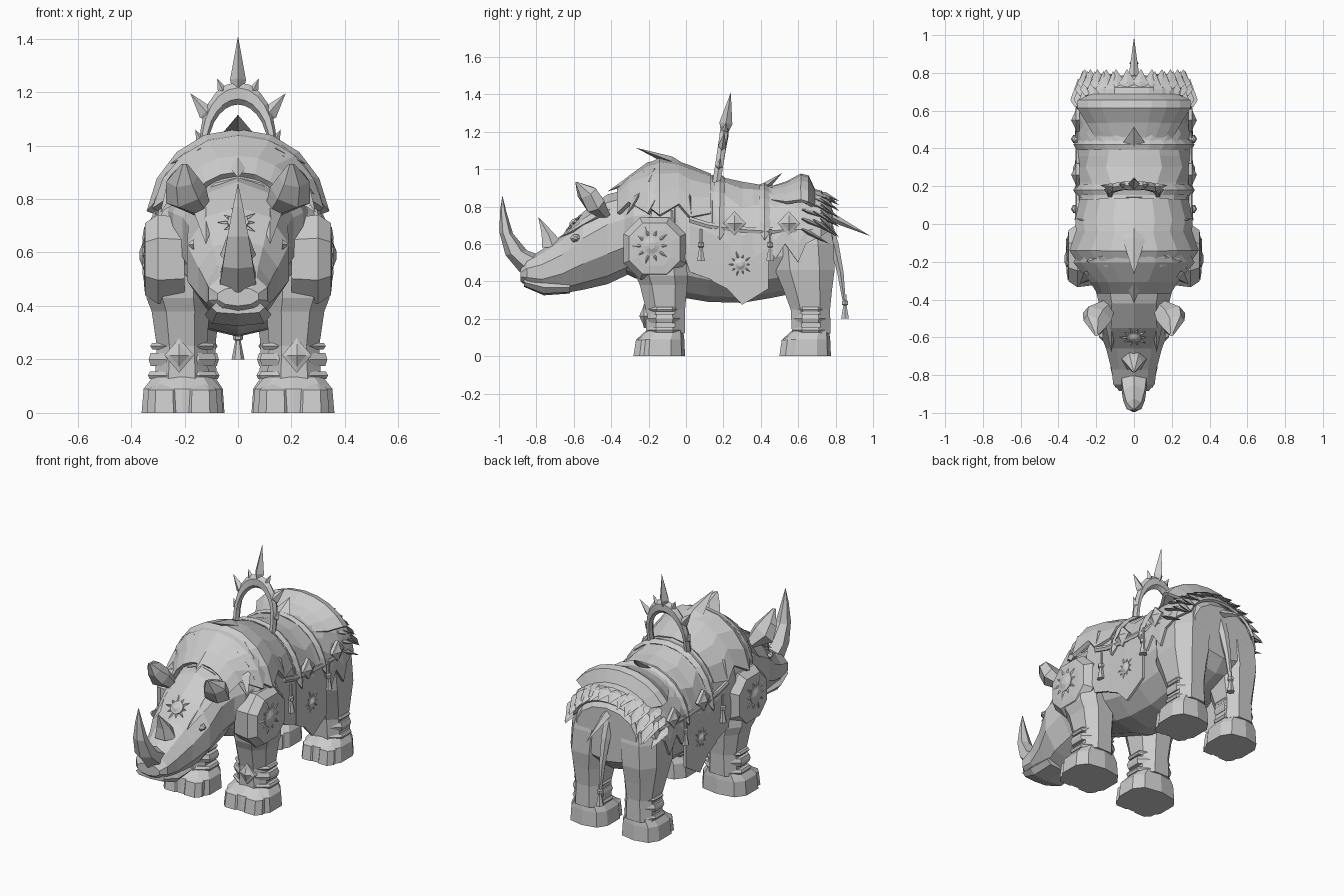
import bpy, bmesh
from math import sin, cos, pi, acos, copysign
from mathutils import Vector as V

cube = bpy.data.objects.get("Cube")
if cube:
    bpy.data.objects.remove(cube)

GREY = (0.6, 0.6, 0.6, 1)
stone = bpy.data.materials.new("stone_grey")
stone.use_nodes = True
stone.diffuse_color = GREY
stone.node_tree.nodes["Principled BSDF"].inputs["Base Color"].default_value = GREY
X, Y, Z = V((1, 0, 0)), V((0, 1, 0)), V((0, 0, 1))


def power(t, e):
    return copysign(abs(t) ** e, t)


def tube(stations, n=8, e=1.0, phase=0.0):
    """Loft of (centre, half axis, half axis) sections, capped at both ends."""
    verts, faces = [], []
    for c, u, v in stations:
        for k in range(n):
            a = 2 * pi * k / n + phase
            verts.append(V(c) + u * power(cos(a), e) + v * power(sin(a), e))
    last = len(stations) - 1
    for s in range(last):
        for k in range(n):
            j = (k + 1) % n
            faces.append((s * n + k, s * n + j, s * n + n + j, s * n + n + k))
    faces += [tuple(range(n)), tuple(range(last * n, last * n + n))]
    return verts, faces


def spike(base, tip, w, t=None, side=None, belly=0.25):
    """Four-sided pointed blade."""
    base, tip = V(base), V(tip)
    d = (tip - base).normalized()
    u = d.cross(side or (X if abs(d.x) < 0.8 else Y)).normalized()
    v = d.cross(u)
    return tube([(base, u * w * .5, v * (t or w) * .5), (base.lerp(tip, belly), u * w, v * (t or w)),
                 (tip, u * 0, v * 0)], 4)


def build(name, pieces, mirror=False, thick=0):
    bm = bmesh.new()
    for verts, faces in pieces:
        vs = [bm.verts.new(p) for p in verts]
        for f in faces:
            bm.faces.new([vs[i] for i in f])
    bmesh.ops.remove_doubles(bm, verts=bm.verts, dist=1e-5)
    bmesh.ops.recalc_face_normals(bm, faces=bm.faces)
    me = bpy.data.meshes.new(name)
    bm.to_mesh(me)
    bm.free()
    me.materials.append(stone)
    ob = bpy.data.objects.new(name, me)
    bpy.context.collection.objects.link(ob)
    if thick:
        s = ob.modifiers.new("Thickness", 'SOLIDIFY')
        s.thickness, s.offset = thick, 0
    if mirror:
        ob.modifiers.new("Mirror", 'MIRROR').use_mirror_merge = False


# Torso: y, bottom, top, half width
BODY = [(-.36, .46, .88, .19), (-.28, .42, .95, .25), (-.15, .37, 1.0, .285), (0, .31, .99, .285),
        (.12, .29, .945, .28), (.3, .285, .905, .28), (.45, .31, .88, .28), (.6, .34, .88, .275),
        (.72, .38, .85, .26), (.785, .45, .78, .21)]


def lengthwise(rows, n, e):
    return tube([((0, y, (b + t) / 2), X * w, Z * (t - b) / 2) for y, b, t, w in rows], n, e, pi / 2)


def body_at(y):
    y = min(max(y, BODY[0][0]), BODY[-1][0])
    for p, q in zip(BODY, BODY[1:]):
        if y <= q[0]:
            f = (y - p[0]) / (q[0] - p[0])
            b, t, w = [p[i] + (q[i] - p[i]) * f for i in (1, 2, 3)]
            return (b + t) / 2, (t - b) / 2, w


def surf(y, a, off):
    """Point above the torso at angle a from the top; hangs straight below the widest line."""
    mid, h, w = body_at(y)
    s = 1 if abs(a) > pi / 2 else sin(abs(a)) ** .95
    return V((copysign(s, a) * (w + off), y, mid + (h + off) * power(cos(a), .95)))


def panel(name, rows, cols=12, thick=.015):
    """Cloth draped over the torso; rows of y, hem height, lift."""
    verts, faces = [], []
    for y, hem, off in rows:
        mid, h, w = body_at(y)
        f = max(-1, min(1, (hem - mid) / (h + off)))
        a1 = acos(power(f, 1 / .95))
        verts += [surf(y, a1 * (2 * k / cols - 1), off) for k in range(cols + 1)]
    m = cols + 1
    for r in range(len(rows) - 1):
        faces += [(r * m + k, r * m + k + 1, r * m + m + k + 1, r * m + m + k) for k in range(cols)]
    build(name, [(verts, faces)], thick=thick)


build("torso", [lengthwise(BODY, 14, .95)])

# Head, brow, ears and horns
HEAD = [(-.28, .45, .9, .23), (-.42, .385, .865, .195), (-.55, .355, .77, .2), (-.66, .335, .65, .155),
        (-.77, .33, .57, .125), (-.85, .37, .52, .115), (-.885, .4, .47, .08)]
build("head", [lengthwise(HEAD, 10, .95)])
build("brow", [spike((.12, -.4, .79), (.12, -.68, .63), .03, .045),
               tube([((.165, -.59, .63), Y * .03, Z * .022), ((.185, -.59, .63), Y * .01, Z * .008)], 6)], True)
build("lower_lip", [lengthwise([(-.62, .335, .4, .12), (-.76, .325, .41, .125), (-.865, .37, .42, .1)], 8, .7)])
build("ear", [tube([((.13, -.43, .74), X * .035, Y * .035), ((.195, -.49, .815), V((.075, .02, -.03)), V((.01, .05, .035))),
                    ((.21, -.53, .875), V((.058, .02, -.01)), V((.01, .045, .03))),
                    ((.2, -.585, .93), X * .012, Y * .008)], 6)], True)
HORN = [(-.89, .45, -.75, .53, .08), (-.965, .54, -.85, .565, .066), (-.997, .66, -.925, .655, .046),
        (-.995, .77, -.96, .77, .022), (-.982, .86, -.982, .86, 0)]
build("nose_horn", [tube([((0, (a + c) / 2, (b + d) / 2), V((0, (a - c) / 2, (b - d) / 2)), X * w)
                          for a, b, c, d, w in HORN], 6)])
build("brow_horn", [tube([((0, -.71, .58), X * .07, Y * .07), ((0, -.735, .65), X * .045, Y * .042),
                          ((0, -.79, .745), X * 0, Y * 0)], 6)])


# Legs: z, x, y, half width, half depth
def limb(rows, n=8, e=.8):
    return tube([((x, y, z), X * a, Y * b) for z, x, y, a, b in rows], n, e, pi / n)


def foot(name, x, y, w):
    """Hoof with split toes, and anklets."""
    hoof = [limb([(0, x, y - .025, w, .135), (.09, x, y - .022, w * .95, .128), (.135, x, y, w * .72, .1)], 10, .7)]
    for i in (-1, 1):
        tx, ty = x + i * w * .43, y - .095
        hoof.append(limb([(0, tx, ty, w * .43, .075), (.085, tx, ty + .008, w * .4, .07),
                          (.125, tx * .7 + x * .3, ty + .045, w * .3, .04)], 8, .7))
    build(name + "_hoof", hoof, True)
    bands = [limb([(z - h, x, y, w * s, .1 * s + .01), (z, x, y, w * s + .008, .1 * s + .018),
                   (z + h, x, y, w * s, .1 * s + .01)]) for z, h, s in ((.14, .014, .82), (.2, .024, .8), (.25, .012, .76))]
    build(name + "_anklet", bands, True)


foot("front", .208, -.115, .158)
foot("rear", .178, .665, .132)
build("front_leg", [limb([(.78, .18, -.13, .1, .11), (.6, .22, -.15, .12, .15), (.43, .225, -.13, .125, .148),
                          (.38, .215, -.12, .115, .135), (.25, .21, -.11, .1, .112), (.12, .21, -.11, .108, .11)])], True)
build("rear_leg", [limb([(.74, .15, .62, .11, .15), (.6, .165, .625, .135, .175), (.46, .175, .635, .13, .17),
                         (.36, .177, .65, .112, .14), (.25, .175, .665, .096, .112), (.12, .175, .67, .102, .11)])], True)

# Shoulder pads
build("shoulder_pad", [tube([((x, -.168, .575), Y * r, Z * r) for x, r in ((.2, .165), (.3, .178), (.347, .145), (.352, .1))],
                            8, .85, pi / 8)], True)

# Draped cloth and armour
panel("saddle_cloth", [(.14, .4, .02), (.22, .36, .02), (.3, .275, .02), (.36, .31, .02), (.44, .36, .02)])
panel("front_cloth", [(-.06, .68, .015), (.02, .45, .015), (.16, .4, .015)])
panel("neck_plate", [(-.36, .76, .012), (-.3, .82, .02), (-.2, .76, .045), (-.16, .84, .035)], 8, .025)
panel("shoulder_plate", [(-.23, .82, .03), (-.14, .75, .05), (-.04, .81, .035), (.02, .74, .025), (.13, .76, .02)], 8, .025)
panel("rump_cloth", [(.42, .6, .022), (.48, .52, .025), (.53, .6, .025), (.6, .5, .028), (.64, .6, .028),
                     (.72, .64, .028), (.775, .68, .02)])
panel("saddle_rim", [(.46, .83, .02), (.54, .82, .045), (.615, .83, .09), (.65, .82, .09), (.68, .8, .03)], 8, .02)
for name, y in (("front_strap", .18), ("rear_strap", .42)):
    panel(name, [(y - .025, .66, .022), (y, .62, .034), (y + .025, .66, .022)])
build("hem_trim", [tube([(surf(y, 1.35, .025), X * .012, Z * .018) for y in (.02, .12, .26, .42, .55, .68)], 6)], True)

# Crest blades on the neck, shoulders and saddle
build("neck_crest", [spike((0, -.02, 1.02), (0, -.27, 1.115), .025, .06),
                     spike((0, -.2, .99), (0, -.42, .88), .03, .07)])
build("shoulder_blades", [spike((.12, -.16, 1.0), (.255, -.2, .93), .022, .06),
                          spike((.22, -.1, .88), (.335, -.13, .76), .02, .05),
                          spike((.2, -.25, .87), (.29, -.32, .75), .02, .05),
                          spike((.22, .02, .86), (.31, .03, .74), .02, .05)], True)
build("saddle_prong", [spike((0, .38, .87), (0, .515, .98), .025, .07)])


# Arch with radiating blades
def arch_point(x, z):
    return V((x, .15 + (z - .85) * .16, z))


arch = [(arch_point(.125, .84), X * .02, Y * .025)]
for i in range(13):
    t = pi * i / 12
    radial = V((cos(t), 0, sin(t)))
    arch.append((arch_point(.127 * cos(t), 1.0 + .195 * sin(t)), radial * (.017 + .025 * sin(t) ** 2), Y * .025))
arch.append((arch_point(-.125, .84), X * -.02, Y * .025))
build("arch", [tube(arch, 6)])
build("arch_top_blade", [spike(arch_point(0, 1.19), arch_point(0, 1.41), .035, .03)])
build("arch_side_blades", [spike(arch_point(.1, 1.1), arch_point(.178, 1.195), .022, .03),
                           spike(arch_point(.05, 1.19), arch_point(.078, 1.25), .018, .02),
                           spike(arch_point(.13, 1.0), arch_point(.16, 1.06), .018, .02)], True)


# Sun emblems, diamond studs and tassels
def sun(c, r, u=Y, v=Z, n=X, rays=10):
    c = V(c)
    out = [tube([(c + n * h, u * r * s, v * r * s) for h, s in ((-.02, .5), (.006, .5), (.008, .38), (.018, .15))], 10)]
    for i in range(rays):
        d = u * cos(2 * pi * i / rays) + v * sin(2 * pi * i / rays)
        out.append(spike(c + d * r * .45, c + d * r * (1 if i % 2 else .8), .008, r * .1, n.cross(d)))
    return out


def stud(c, u, v, n):
    c = V(c)
    return tube([(c - n * .02, u, v), (c, u, v), (c + n * .006, u * .65, v * .65), (c + n * .025, u * 0, v * 0)], 4)


def tassel(c, top):
    c = V(c)
    rows = [(top, .008), (.1, .008), (.095, .018), (.075, .018), (.07, .01), (0, .024)]
    return tube([(c + Z * z, X * r, Y * r) for z, r in rows], 6)


build("shoulder_sun", sun((.35, -.185, .59), .115), True)
build("cloth_sun", sun((.305, .29, .49), .075), True)
build("forehead_sun", sun((0, -.6, .712), .08, X, V((0, .68, .73)), V((0, -.73, .68))))
build("diamond_studs", [stud((.308, y, .71), Y * .06, Z * .065, X) for y in (.26, .55)]
      + [stud((.22, -.225, .215), X * .055, Z * .065, -Y)], True)
build("side_tassels", [tassel((.31, y, .51), .17) for y in (.08, .45)], True)

# Feather fringe and tail
feathers = []
for y, start, count, reach in ((.62, .75, 4, .15), (.68, .35, 5, .13), (.72, .1, 6, .1)):
    for k in range(count):
        root = surf(y, start + k * .2, .025)
        feathers.append(spike(root, root + V((.006, reach, -.045 - .012 * k)), .014, .045))
build("rump_feathers", feathers, True)
build("tail_blade", [spike((0, .7, .78), (0, .99, .64), .025, .03)])
build("tail", [tube([((0, y, z), X * r, Y * r) for y, z, r in
                     ((.75, .72, .035), (.79, .6, .03), (.825, .45, .02), (.845, .3, .01))], 6), tassel((0, .85, .2), .13)])
